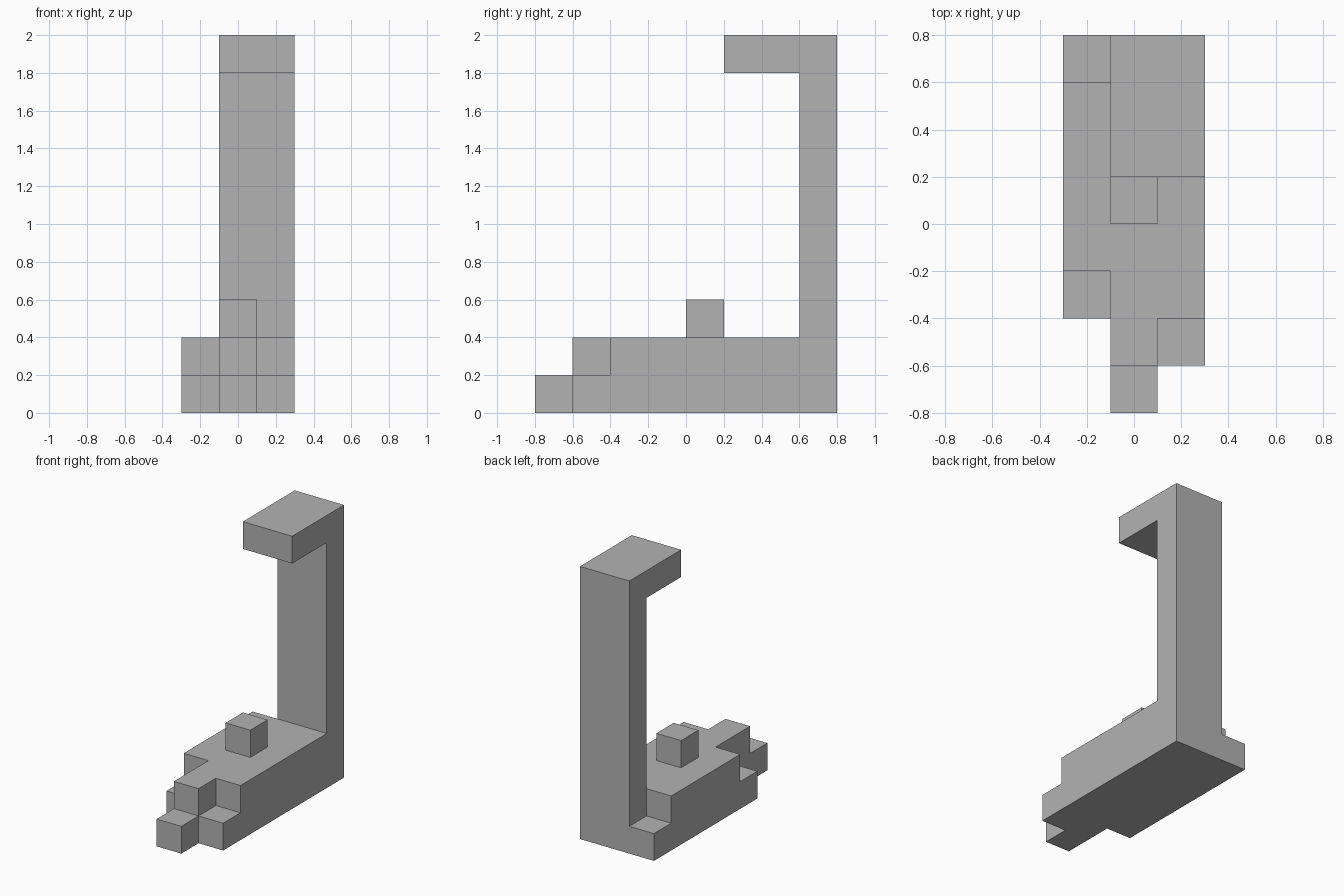
import bpy, bmesh
from math import radians
from mathutils import Vector

old = bpy.data.objects.get("Cube")
if old:
    bpy.data.objects.remove(old, do_unlink=True)

CELL = 0.2
ORIGIN = Vector((-0.3, -0.8, 0.0))

# Parts as cell ranges: (x start, x end), (y start, y end), (z start, z end)
PARTS = {
    "base_right": ((0, 1), (2, 8), (0, 1)),
    "base_middle": ((1, 2), (0, 8), (0, 1)),
    "base_left": ((2, 3), (1, 8), (0, 1)),
    "deck_right": ((0, 1), (3, 7), (1, 2)),
    "deck_middle": ((1, 2), (1, 8), (1, 2)),
    "deck_left": ((2, 3), (2, 8), (1, 2)),
    "knob": ((1, 2), (4, 5), (2, 3)),
    "post": ((1, 3), (7, 8), (2, 10)),
    "top_arm": ((1, 3), (5, 8), (9, 10)),
}
cells = {(x, y, z) for xs, ys, zs in PARTS.values()
         for x in range(*xs) for y in range(*ys) for z in range(*zs)}

# Keep only the outer skin of the joined parts
bm = bmesh.new()
for cell in cells:
    for axis in range(3):
        for side in (0, 1):
            neighbour = list(cell)
            neighbour[axis] += 2 * side - 1
            if tuple(neighbour) in cells:
                continue
            u, v = (axis + 1) % 3, (axis + 2) % 3
            corners = []
            for du, dv in ((0, 0), (1, 0), (1, 1), (0, 1)):
                p = Vector(cell)
                p[axis] += side
                p[u] += du
                p[v] += dv
                corners.append(bm.verts.new(ORIGIN + p * CELL))
            bm.faces.new(corners if side else corners[::-1])

# Weld the skin and merge flat areas
bmesh.ops.remove_doubles(bm, verts=bm.verts, dist=0.001)
bmesh.ops.dissolve_limit(bm, angle_limit=radians(1),
                         verts=bm.verts, edges=bm.edges)
mesh = bpy.data.meshes.new("hooked_stand")
bm.to_mesh(mesh)
bm.free()

# Single plain grey
grey = bpy.data.materials.new("plain_grey")
grey.use_nodes = True
colour = (0.45, 0.45, 0.45, 1.0)
grey.diffuse_color = colour
for node in grey.node_tree.nodes:
    if node.type == 'BSDF_PRINCIPLED':
        node.inputs["Base Color"].default_value = colour
mesh.materials.append(grey)

stand = bpy.data.objects.new("hooked_stand", mesh)
bpy.context.collection.objects.link(stand)
